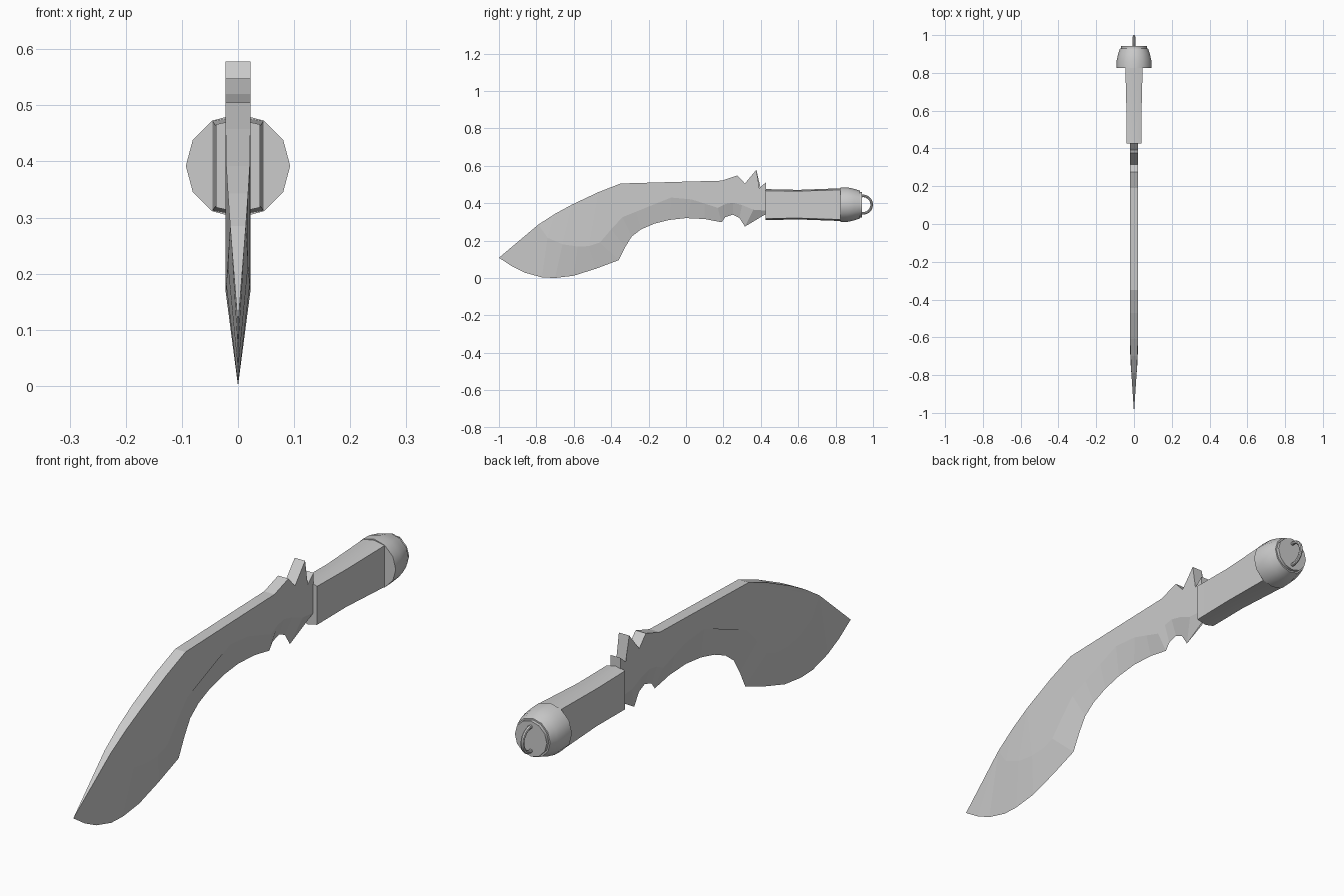
import bpy, bmesh, math

if "Cube" in bpy.data.objects:
    bpy.data.objects.remove(bpy.data.objects["Cube"])

steel = bpy.data.materials.new("grey_steel")
steel.diffuse_color = (0.6, 0.6, 0.6, 1)
steel.use_nodes = True
steel.node_tree.nodes["Principled BSDF"].inputs["Base Color"].default_value = steel.diffuse_color
AXIS_Z = 0.392


def finish(bm, name, smooth=True):
    bmesh.ops.recalc_face_normals(bm, faces=bm.faces)
    me = bpy.data.meshes.new(name)
    for f in bm.faces:
        f.smooth = smooth
    bm.to_mesh(me)
    bm.free()
    if smooth:
        me.set_sharp_from_angle(angle=math.radians(35))
    me.materials.append(steel)
    ob = bpy.data.objects.new(name, me)
    bpy.context.collection.objects.link(ob)
    return ob


def loft(name, rings):
    """Bridge a list of equal closed rings and cap both ends."""
    bm = bmesh.new()
    rows = [[bm.verts.new(p) for p in r] for r in rings]
    n = len(rows[0])
    for a, b in zip(rows, rows[1:]):
        for i in range(n):
            j = (i + 1) % n
            bm.faces.new((a[i], a[j], b[j], b[i]))
    bm.faces.new(rows[0])
    bm.faces.new(rows[-1])
    return finish(bm, name)


# Blade: spine is (y, z, half thickness), from tip to handle
W = 0.022
spine = [(-1, 0.108, 0), (-0.79, 0.285, 0.014), (-0.70, 0.343, 0.018),
         (-0.61, 0.392, 0.021), (-0.47, 0.458, W), (-0.35, 0.505, W),
         (0, 0.515, W), (0.19, 0.52, W), (0.275, 0.548, W), (0.315, 0.505, W),
         (0.376, 0.578, W), (0.392, 0.48, W), (0.428, 0.512, W)]
# Cutting edge (y, z) paired with the top of its bevel (y, z, half thickness)
S = spine[1]
bevel = [((-1, 0.108), S), ((-0.93, 0.062), S), ((-0.86, 0.028), S),
         ((-0.77, 0.003), (-0.74, 0.215, 0.018)), ((-0.70, 0.0), (-0.66, 0.18, 0.021)),
         ((-0.60, 0.012), (-0.58, 0.168, W)), ((-0.48, 0.05), (-0.52, 0.17, W)),
         ((-0.36, 0.095), (-0.46, 0.19, W)), ((-0.325, 0.165), (-0.40, 0.26, W)),
         ((-0.29, 0.222), (-0.34, 0.325, W)), ((-0.24, 0.26), (-0.27, 0.375, W)),
         ((-0.17, 0.29), (-0.18, 0.415, W)), ((-0.09, 0.31), (-0.08, 0.43, W)),
         ((0, 0.32), (0.03, 0.42, W)), ((0.10, 0.315), (0.10, 0.40, W)),
         ((0.19, 0.298), (0.17, 0.375, W)), ((0.21, 0.325), (0.21, 0.395, W)),
         ((0.25, 0.338), (0.25, 0.402, W)), ((0.285, 0.322), (0.30, 0.39, W)),
         ((0.315, 0.275), (0.36, 0.365, W)), ((0.428, 0.342), (0.428, 0.36, W))]

bm = bmesh.new()
cache = {}


def vert(y, z, x=0.0):
    key = (round(x, 4), y, z)
    if key not in cache:
        cache[key] = bm.verts.new((x, y, z))
    return cache[key]


def face(*verts):
    unique = list(dict.fromkeys(verts))
    if len(unique) > 2:
        bm.faces.new(unique)


def side(p, s):
    return vert(p[0], p[1], s * p[2])


for s in (1, -1):
    face(*[side(p, s) for p in spine[1:]],
         *list(dict.fromkeys(side(r, s) for e, r in reversed(bevel)))[:-1])
    for (e0, r0), (e1, r1) in zip(bevel, bevel[1:]):
        face(vert(*e0), vert(*e1), side(r1, s), side(r0, s))
for a, b in zip(spine, spine[1:]):
    face(side(a, 1), side(b, 1), side(b, -1), side(a, -1))
end_edge, end_ridge = bevel[-1]
face(side(spine[-1], 1), side(end_ridge, 1), vert(*end_edge),
     side(end_ridge, -1), side(spine[-1], -1))
bmesh.ops.triangulate(bm, faces=[f for f in bm.faces if len(f.verts) > 5])
finish(bm, "blade", smooth=False)


# Grip: flat sided with shallow ridged top and bottom, flaring to the rear
def grip_ring(y, w, h, top):
    pts = [(w, h), (0, top), (-w, h), (-w, -h), (0, -top), (w, -h)]
    return [(x, y, AXIS_Z + z) for x, z in pts]


loft("grip", [grip_ring(0.425, 0.039, 0.074, 0.083),
              grip_ring(0.60, 0.040, 0.072, 0.079),
              grip_ring(0.84, 0.046, 0.080, 0.088)])


# Pommel and end plate: turned round the long axis
def circle(y, r, n=12):
    return [(r * math.cos(2 * math.pi * i / n), y,
             AXIS_Z + r * math.sin(2 * math.pi * i / n)) for i in range(n)]


loft("pommel", [circle(y, r) for y, r in
                ((0.825, 0.093), (0.865, 0.092), (0.90, 0.084), (0.93, 0.074))])
loft("end_plate", [circle(0.925, 0.068), circle(0.942, 0.068)])

# Lanyard loop: half ring standing on the end plate
rings = []
for i in range(13):
    a = math.radians(-100 + 200 * i / 12)
    ring = []
    for k in range(8):
        b = 2 * math.pi * k / 8
        r = 0.047 + 0.007 * math.cos(b)
        ring.append((0.007 * math.sin(b), 0.946 + r * math.cos(a),
                     AXIS_Z + r * math.sin(a)))
    rings.append(ring)
loft("lanyard_loop", rings)
